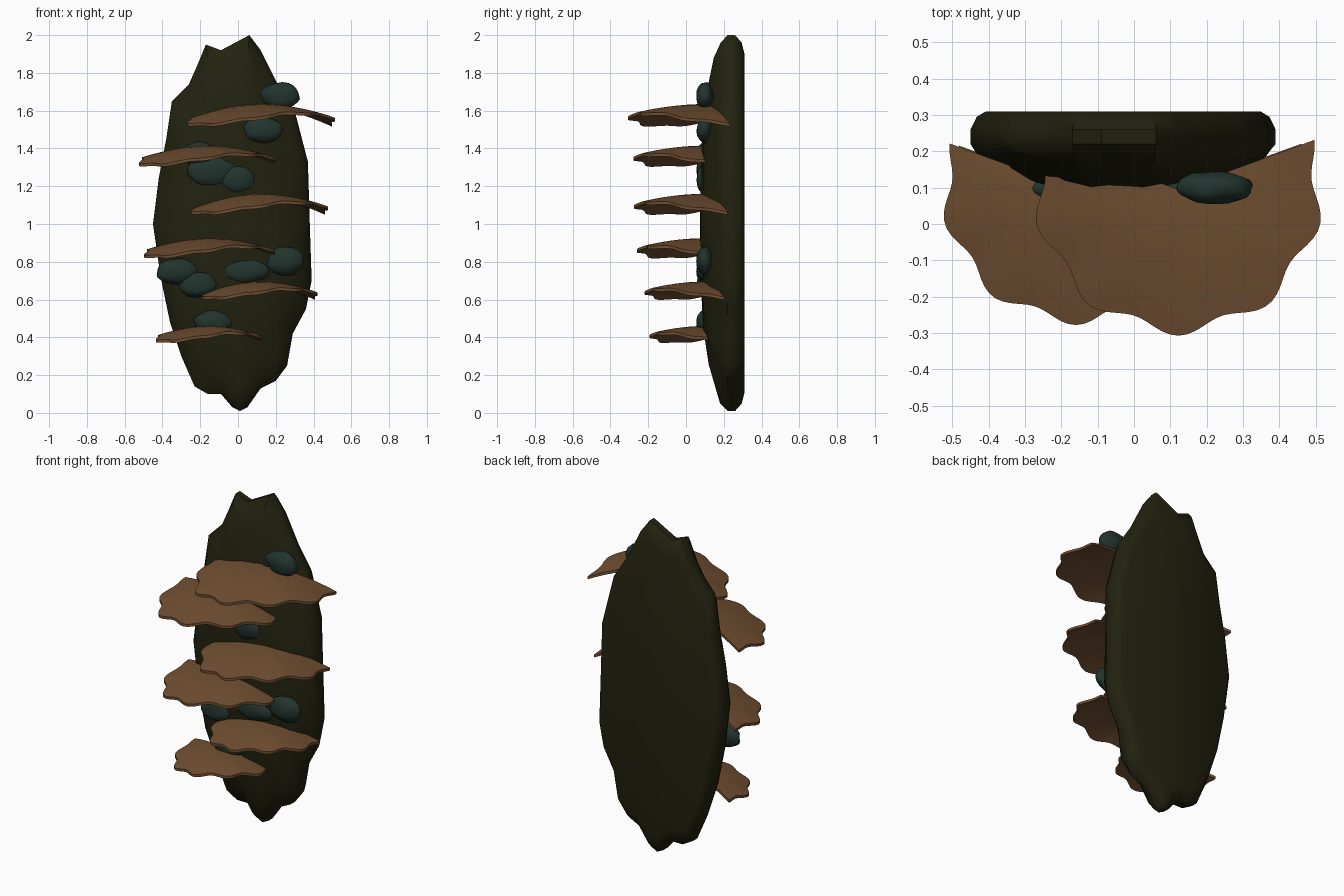
import bpy, bmesh, random
from math import sin, cos, pi, radians
from mathutils import Vector, noise

random.seed(4)
default = bpy.data.objects.get("Cube")
if default:
    bpy.data.objects.remove(default)


def material(name, rgb):
    mat = bpy.data.materials.new(name)
    mat.use_nodes = True
    colour = (*rgb, 1)
    mat.diffuse_color = colour
    shader = mat.node_tree.nodes["Principled BSDF"]
    shader.inputs["Base Color"].default_value = colour
    shader.inputs["Roughness"].default_value = 0.9
    return mat


bark_mat = material("dark olive bark", (0.016, 0.016, 0.005))
fungus_mat = material("tan brown fungus", (0.165, 0.078, 0.031))
moss_mat = material("deep green moss", (0.016, 0.034, 0.027))


def finish(bm, name, mat, angle):
    bmesh.ops.recalc_face_normals(bm, faces=bm.faces)
    mesh = bpy.data.meshes.new(name)
    bm.to_mesh(mesh)
    bm.free()
    mesh.materials.append(mat)
    obj = bpy.data.objects.new(name, mesh)
    bpy.context.collection.objects.link(obj)
    bpy.ops.object.select_all(action="DESELECT")
    obj.select_set(True)
    bpy.context.view_layer.objects.active = obj
    bpy.ops.object.shade_smooth_by_angle(angle=radians(angle))
    return obj


def bark_slab():
    # Ragged outline (x, z), lofted through scaled rings from back to front
    outline = [(.06, 2), (.12, 1.92), (.21, 1.74), (.3, 1.6), (.37, 1.33), (.38, 1),
               (.39, .7), (.36, .55), (.29, .42), (.26, .25), (.2, .17), (.12, .13),
               (.05, .03), (.01, .01), (-.03, .03), (-.09, .1), (-.16, .1), (-.23, .14),
               (-.3, .3), (-.36, .48), (-.41, .72), (-.45, 1), (-.42, 1.24), (-.38, 1.45),
               (-.35, 1.65), (-.26, 1.74), (-.22, 1.83), (-.17, 1.95), (-.09, 1.92)]
    profile = [(.9, .31), (.96, .295), (1, .26), (1, .22), (.96, .19),
               (.88, .155), (.75, .12), (.55, .09), (.3, .078)]
    centre = Vector((-.03, 0, 1))
    bm = bmesh.new()
    rings = []
    for scale, y in profile:
        ring = []
        for x, z in outline:
            p = centre + (Vector((x, 0, z)) - centre) * scale
            # Small wrinkles along the rounded edge only
            crease = random.uniform(-.012, .012) if .8 < scale < 1 and y < .29 else 0
            ring.append(bm.verts.new((p.x, y + crease, p.z)))
        rings.append(ring)
    count = len(outline)
    for a, b in zip(rings, rings[1:]):
        for i in range(count):
            j = (i + 1) % count
            bm.faces.new((a[i], a[j], b[j], b[i]))
    bm.faces.new(rings[0])
    tip = bm.verts.new((centre.x, .074, centre.z))
    for i in range(count):
        bm.faces.new((rings[-1][i], rings[-1][(i + 1) % count], tip))
    finish(bm, "bark_slab", bark_mat, 40)


def shelf(name, x, top, radius):
    # Scalloped fan, domed in the middle with a wavy drooping rim
    ring_count, steps, spread = 7, 66, radians(110)
    bm = bmesh.new()
    centre_y = .095

    def sheet(offset):
        hub = bm.verts.new((x, centre_y, top - offset))
        rows = []
        for r in range(1, ring_count + 1):
            t = r / ring_count
            row = []
            for s in range(steps + 1):
                a = -spread + 2 * spread * s / steps
                lobe = cos(9.5 * a)
                reach = radius * t * (1 + .045 * lobe * t)
                droop = .19 - .08 * sin(2 * a + .35) + .012 * lobe
                z = top - radius * droop * t ** 1.8 - offset * (1 - .3 * t)
                row.append(bm.verts.new((x + reach * sin(a), centre_y - reach * cos(a), z)))
            rows.append(row)
        for s in range(steps):
            bm.faces.new((hub, rows[0][s], rows[0][s + 1]))
            for a, b in zip(rows, rows[1:]):
                bm.faces.new((a[s], b[s], b[s + 1], a[s + 1]))
        # Boundary loop, used to close the two sheets
        return [hub] + [row[0] for row in rows] + rows[-1][1:] + [row[-1] for row in rows[-2::-1]]

    upper, lower = sheet(0), sheet(.022)
    for i in range(len(upper)):
        j = (i + 1) % len(upper)
        bm.faces.new((upper[i], upper[j], lower[j], lower[i]))
    finish(bm, name, fungus_mat, 40)


def moss(name, x, z, width, height):
    # Lumpy flattened cushion
    bm = bmesh.new()
    bmesh.ops.create_icosphere(bm, subdivisions=3, radius=1)
    seed = Vector((x, z, width)) * 20
    for v in bm.verts:
        v.co *= 1 + .13 * noise.noise(v.co * 1.6 + seed)
        v.co = Vector((x + v.co.x * width, .1 + v.co.y * .045, z + v.co.z * height))
    finish(bm, name, moss_mat, 40)


bark_slab()

shelves = [(.122, 1.635, .385), (-.16, 1.415, .357), (.115, 1.16, .355),
           (-.15, .925, .34), (.115, .695, .3), (-.155, .46, .275)]
for i, (x, top, radius) in enumerate(shelves):
    shelf(f"shelf_fungus_{i + 1}", x, top, radius)

cushions = [(.225, 1.68, .105, .07), (.13, 1.5, .105, .07), (-.14, 1.28, .13, .085),
            (-.2, 1.37, .1, .06), (0, 1.235, .1, .075), (-.32, .75, .11, .07),
            (-.21, .68, .1, .07), (.045, .75, .13, .065), (.25, .805, .1, .075),
            (-.13, .48, .1, .06)]
for i, cushion in enumerate(cushions):
    moss(f"moss_cushion_{i + 1}", *cushion)
